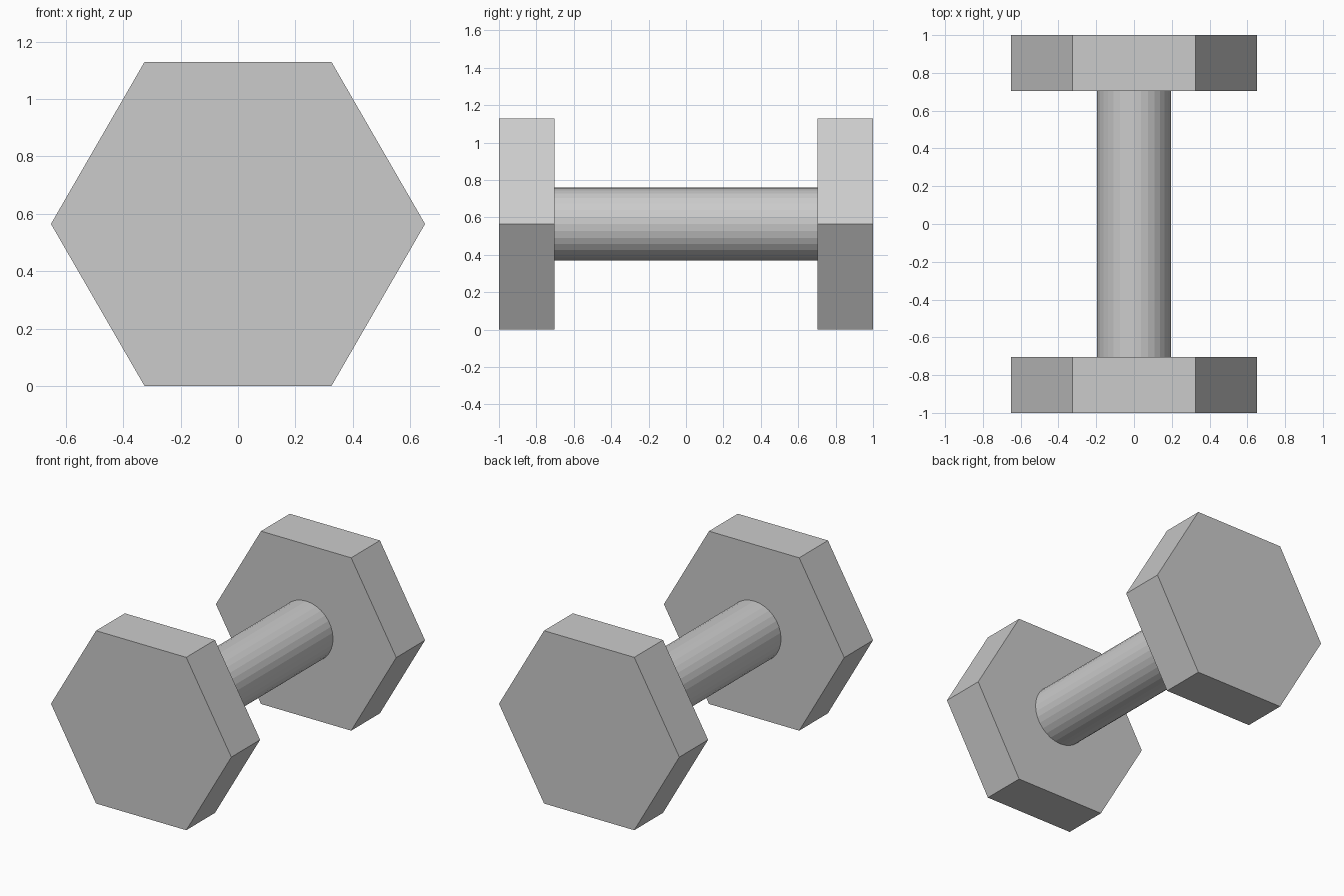
import bpy
import bmesh
from math import sin, cos, tau

if "Cube" in bpy.data.objects:
    bpy.data.objects.remove(bpy.data.objects["Cube"])

R = 0.652                 # head corner radius
ZC = R * cos(tau / 12)    # axis height, head rests on a flat


def prism(name, sides, radius, y0, y1):
    """Flat-faced prism along y with a corner on +x."""
    bm = bmesh.new()
    ring = [bm.verts.new((radius * cos(tau * i / sides), y0,
                          ZC + radius * sin(tau * i / sides)))
            for i in range(sides)]
    base = bm.faces.new(ring)
    ext = bmesh.ops.extrude_face_region(bm, geom=[base], use_keep_orig=True)
    verts = [g for g in ext["geom"] if isinstance(g, bmesh.types.BMVert)]
    bmesh.ops.translate(bm, verts=verts, vec=(0, y1 - y0, 0))
    bmesh.ops.recalc_face_normals(bm, faces=bm.faces)
    mesh = bpy.data.meshes.new(name)
    bm.to_mesh(mesh)
    bm.free()
    obj = bpy.data.objects.new(name, mesh)
    bpy.context.collection.objects.link(obj)
    return obj


# Hexagonal weights at both ends
prism("front_weight", 6, R, -1.0, -0.703)
prism("back_weight", 6, R, 0.703, 1.0)

# Round grip, set slightly into the weights
prism("handle", 32, 0.195, -0.72, 0.72)
